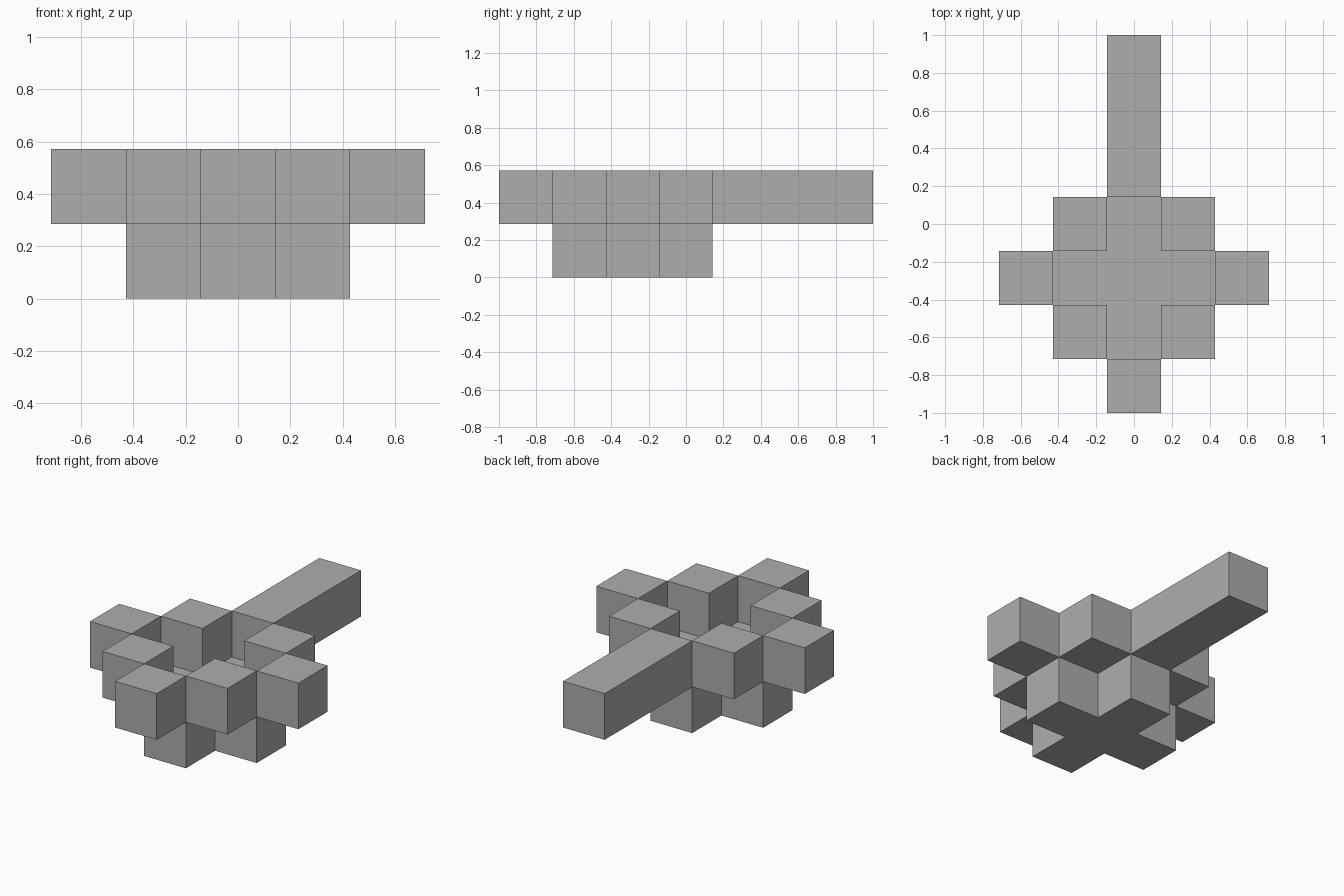
import bpy
import bmesh
from mathutils import Matrix, Vector

cube = bpy.data.objects.get("Cube")
if cube:
    bpy.data.objects.remove(cube, do_unlink=True)

U = 2 / 7          # edge length of one block
CENTRE_Y = -U      # the bowl sits one block forward of the middle

grey = bpy.data.materials.new("plain grey")
grey.use_nodes = True
colour = (0.42, 0.42, 0.42, 1)
grey.diffuse_color = colour
grey.node_tree.nodes["Principled BSDF"].inputs["Base Color"].default_value = colour


def finish(name, bm):
    """Turn a bmesh into a named grey object."""
    bmesh.ops.recalc_face_normals(bm, faces=bm.faces)
    mesh = bpy.data.meshes.new(name)
    bm.to_mesh(mesh)
    bm.free()
    mesh.materials.append(grey)
    obj = bpy.data.objects.new(name, mesh)
    bpy.context.collection.objects.link(obj)
    return obj


def block(name, column, row, layer, length=1):
    """Box on the block grid, stretched backwards by length blocks."""
    bm = bmesh.new()
    centre = Vector((column * U, CENTRE_Y + (row + (length - 1) / 2) * U, (layer + 0.5) * U))
    bmesh.ops.create_cube(bm, size=U, matrix=Matrix.Translation(centre) @ Matrix.Diagonal((1, length, 1, 1)))
    return finish(name, bm)


# Cross-shaped bowl floor: a plus outline extruded up by one block
bm = bmesh.new()
h, w = U / 2, 3 * U / 2
arm = [Vector((h, h)), Vector((w, h)), Vector((w, -h))]
outline = []
for quarter in range(4):
    for point in arm:
        p = point.copy()
        for _ in range(quarter):
            p = Vector((p.y, -p.x))
        outline.append(bm.verts.new((p.x, p.y + CENTRE_Y, 0)))
base = bm.faces.new(outline)
top = bmesh.ops.extrude_face_region(bm, geom=[base], use_keep_orig=True)
bmesh.ops.translate(bm, vec=(0, 0, U), verts=[v for v in top["geom"] if isinstance(v, bmesh.types.BMVert)])
finish("bowl_floor", bm)

# Rim blocks, mirrored left and right
for side, sign in (("left", 1), ("right", -1)):
    block(side + "_rim", 2 * sign, 0, 1)
    block("front_" + side + "_rim", sign, -1, 1)
    block("back_" + side + "_rim", sign, 1, 1)
block("front_rim", 0, -2, 1)

# Long handle closing the back of the rim
block("handle", 0, 2, 1, length=3)
